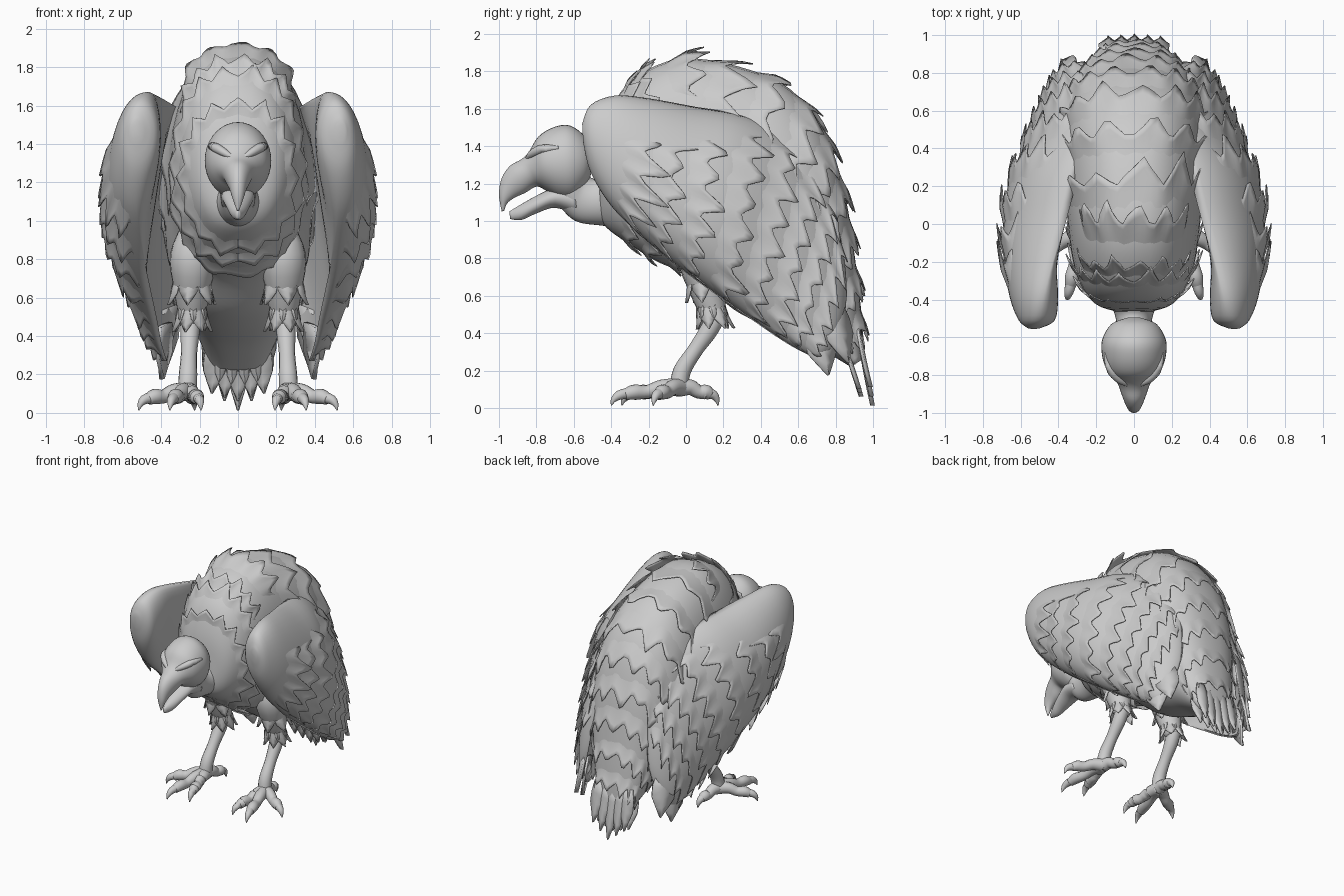
import bpy, bmesh, math, random
from mathutils import Vector as V
from mathutils.bvhtree import BVHTree

if "Cube" in bpy.data.objects:
    bpy.data.objects.remove(bpy.data.objects["Cube"])

random.seed(4)
PI = math.pi


def spline(S, u):
    """Catmull-Rom through tuples S, u in 0..1"""
    n = len(S) - 1
    f = max(0, min(1, u)) * n
    i = min(int(f), n - 1)
    t = f - i
    a, b, c, d = S[max(i - 1, 0)], S[i], S[i + 1], S[min(i + 2, n)]
    return [q + .5 * t * (r - p + t * (2*p - 5*q + 4*r - s + t * (3*(q - r) + s - p)))
            for p, q, r, s in zip(a, b, c, d)]


def make(name, verts, faces, mirror=False, thick=0):
    bm = bmesh.new()
    vs = [bm.verts.new(v) for v in verts]
    for f in faces:
        bm.faces.new([vs[i] for i in f]).smooth = True
    if not thick:
        bmesh.ops.recalc_face_normals(bm, faces=bm.faces)
    bm.normal_update()
    tree = BVHTree.FromBMesh(bm)
    me = bpy.data.meshes.new(name)
    bm.to_mesh(me)
    bm.free()
    ob = bpy.data.objects.new(name, me)
    bpy.context.collection.objects.link(ob)
    if thick:
        m = ob.modifiers.new("thickness", 'SOLIDIFY')
        m.thickness, m.offset = thick, 0
    if mirror:
        m = ob.modifiers.new("mirror", 'MIRROR')
        m.use_mirror_merge = False
    return tree


def skin(name, rings, mirror=False):
    n, k = len(rings[0]), len(rings)
    faces = [(r*n + j, r*n + (j+1) % n, (r+1)*n + (j+1) % n, (r+1)*n + j)
             for r in range(k - 1) for j in range(n)]
    faces += [tuple(range(n)), tuple(range((k-1)*n, k*n))]
    return make(name, [p for r in rings for p in r], faces, mirror)


def loft(name, S, mirror=False, k=40, n=36, e=1):
    """Stations: top xyz, bottom xyz, outer bulge, inner bulge; e < 1 gives fuller sections"""
    def P(u, a):
        s = spline(S, u)
        p = V(s[:3]).lerp(V(s[3:6]), (1 - math.cos(a)) / 2)
        q = math.sin(a)
        p.x += abs(q)**e * (s[6] if q > 0 else -s[7])
        return p
    rings = [[P(i / k, 2*PI*j/n) for j in range(n)] for i in range(k + 1)]
    return P, skin(name, rings, mirror)


def sym(rows):
    """Centred stations: top y z, bottom y z, half width"""
    return [(0, a, b, 0, c, d, w, w) for a, b, c, d, w in rows]


def tube(name, path, k=16, n=14):
    rings = []
    for i in range(k + 1):
        s = spline(path, i / k)
        d = (V(spline(path, i/k + .02)[:3]) - V(spline(path, i/k - .02)[:3])).normalized()
        x = d.cross(V((.3, .9, .2))).normalized()
        y = d.cross(x)
        rings.append([V(s[:3]) + max(s[3], .002) * (x*math.cos(2*PI*j/n) + y*math.sin(2*PI*j/n))
                      for j in range(n)])
    skin(name, rings, True)


def feather(out, base, d, nrm, L, W, lift):
    """Single pointed blade"""
    verts, faces = out
    d = d.normalized()
    side = nrm.cross(d).normalized()
    o = len(verts)
    for s, w in ((0, .8), (.3, 1), (.55, .95), (.78, .5), (1, .03)):
        for t in (-1, 0, 1):
            verts.append(base + d*L*s + side*W*w*t + nrm*(lift*s*s + .012*(1 - abs(t)) - .014*(1 - s)))
    for r in range(4):
        for c in range(2):
            i = o + r*3 + c
            faces.append((i, i+1, i+4, i+3))


def plumage(name, P, tree, rows, mirror=False):
    """Overlapping layers with a toothed hem. Rows: u, first angle, last angle, teeth, length, lift"""
    verts, faces = [], []
    K, C = 6, 6
    for u, a0, a1, n, L, lift in rows:
        o, full = len(verts), a1 - a0 > 6.2
        off = random.uniform(.2, .8)
        amp = [random.uniform(.55, 1.15) for _ in range(n + 2)]
        wav = [random.uniform(-.12, .12) for _ in range(n + 2)]
        for j in range(n*C + 1):
            t = j / (n*C)
            a = a0 + (a1 - a0)*t
            f = t*n + off*(not full)
            i = int(f) % (n if full else n + 2)
            tooth = 1 - abs(2*(f - int(f)) - 1)**.8
            length = L*(.62 + wav[i]*tooth + .45*amp[i]*tooth)
            fade = 1 if full else min(1, 7*min(t, 1 - t))
            for k in range(K + 1):
                s = k / K
                ds = length*s
                p, q = P(u, a), u
                for _ in range(1):
                    g = (P(u + .03, a) - P(u - .03, a)).length / .06
                    q = u + ds / max(g, .3)
                p = P(min(q, .995), a)
                loc, nr, _, _ = tree.find_nearest(p)
                tan = (P(min(q, .97) + .02, a) - P(min(q, .97) - .02, a)).normalized()
                over = max(0, q - .995)*g
                h = -.012 + (.012 + lift*(.6 + .6*tooth))*s*s*fade
                verts.append(p + nr*h + tan*min(over, .12))
        for j in range(n*C):
            for k in range(K):
                i = o + j*(K+1) + k
                faces.append((i, i+1, i+K+2, i+K+1))
    make(name, verts, faces, mirror, .006)


# body from chest to tail
P, tree = loft("body", sym([
    (-.46, 1.27, -.47, 1.02, .09), (-.44, 1.46, -.41, .95, .2), (-.37, 1.66, -.28, .86, .28),
    (-.22, 1.80, -.15, .78, .325), (0, 1.87, 0, .72, .35), (.3, 1.82, .1, .66, .37),
    (.55, 1.71, .25, .53, .39), (.74, 1.48, .40, .45, .38), (.85, 1.14, .52, .40, .33),
    (.91, .75, .65, .35, .26), (.94, .45, .78, .28, .19), (.945, .26, .88, .22, .14)]), e=.8)
rows = [(u, -2.0, 2.0, n, L, .032) for u, n, L in
        ((.36, 8, .3), (.45, 9, .3), (.53, 10, .3), (.60, 11, .3), (.67, 11, .3),
         (.73, 10, .3), (.79, 9, .3), (.85, 8, .3))]
rows += [(.10, -PI, PI, 15, .17, .02), (.18, -PI, PI, 18, .18, .025), (.27, 1.3, 2*PI - 1.3, 9, .18, .025)]
# raised crest on the shoulders
rows += [(.22, -1.1, 1.1, 8, .17, .045), (.30, -.9, .9, 6, .24, .06)]
plumage("body_feathers", P, tree, rows)

# folded wings
P, tree = loft("wing", [
    (.53, -.555, 1.52, .53, -.55, 1.42, .03, .03), (.51, -.51, 1.62, .53, -.51, 1.26, .09, .10),
    (.48, -.38, 1.67, .53, -.40, 1.08, .15, .10), (.43, -.2, 1.655, .51, -.24, .92, .21, .05),
    (.35, .05, 1.61, .48, -.05, .76, .27, 0), (.28, .32, 1.56, .45, .14, .62, .29, -.08),
    (.2, .56, 1.44, .42, .34, .48, .25, -.13), (.2, .74, 1.18, .40, .5, .37, .19, -.11),
    (.23, .83, .9, .38, .62, .3, .14, -.08), (.27, .86, .6, .37, .70, .27, .09, -.04),
    (.34, .82, .38, .37, .74, .28, .03, 0)], True)
rows = [(u, a, b, n, .3, .032) for u, a, b, n in
        ((.17, 1.1, 3, 5), (.27, 1.0, 3, 6), (.36, .8, 3, 7), (.45, .5, 3.05, 8), (.53, .2, 3.05, 9),
         (.60, .1, 3.05, 9), (.67, .1, 3.05, 8), (.74, .1, 3.05, 7))]
plumage("wing_feathers", P, tree, rows, True)

# long feathers at the wing tip
out = ([], [])
feather(out, V((.39, .70, .46)), V((0, .06, -.3)), V((.9, .4, 0)), .29, .09, .0)
feather(out, V((.37, .78, .55)), V((0, .08, -.3)), V((.8, .6, 0)), .32, .09, .0)
make("wing_tip_feathers", *out, True, .02)

# tail fan, upper and under layers
out = ([], [])
for i in range(-2, 3):
    feather(out, V((i*.06, .93, .42)), V((i*.012, .045, -.4)), V((0, 1, 0)), .41 - abs(i)*.05, .06, .015)
    feather(out, V((i*.055, .85, .36)), V((i*.015, .08, -.3)), V((0, 1, .1)), .31 - abs(i)*.02, .06, 0)
make("tail_feathers", *out, False, .014)

# neck, head with hooked upper beak, lower beak
loft("neck", sym([(-.34, 1.36, -.34, .96, .18), (-.46, 1.23, -.45, .975, .11), (-.53, 1.25, -.58, .995, .09),
                  (-.55, 1.32, -.66, 1.06, .1), (-.58, 1.38, -.74, 1.18, .1)]), k=20)
loft("head", sym([
    (-.495, 1.34, -.50, 1.28, .04), (-.53, 1.44, -.53, 1.19, .12), (-.62, 1.51, -.60, 1.12, .168),
    (-.71, 1.50, -.67, 1.12, .17), (-.79, 1.45, -.73, 1.15, .15), (-.84, 1.37, -.78, 1.18, .11),
    (-.88, 1.33, -.81, 1.18, .085), (-.94, 1.295, -.86, 1.15, .065), (-.985, 1.23, -.915, 1.125, .045),
    (-1.0, 1.14, -.955, 1.095, .028), (-.985, 1.05, -.972, 1.055, .006)]))
loft("lower_beak", sym([
    (-.60, 1.19, -.58, 1.03, .09), (-.70, 1.18, -.70, 1.07, .085), (-.79, 1.14, -.80, 1.04, .065),
    (-.88, 1.09, -.88, 1.005, .04), (-.945, 1.05, -.94, 1.01, .01)]), k=16)

# brow ridges
tube("brow", [(.03, -.85, 1.33, .012), (.08, -.82, 1.36, .022), (.125, -.765, 1.385, .024), (.15, -.68, 1.39, .01)])

# legs
tube("thigh", [(.22, .12, 1.0, .06), (.235, .08, .82, .12), (.24, .11, .64, .095), (.24, .15, .5, .068),
               (.24, .16, .46, .05)])
tube("shank", [(.245, .18, .53, .05), (.25, .125, .42, .05), (.255, .05, .31, .042),
               (.26, -.02, .2, .048), (.265, -.04, .1, .05)])
out = ([], [])
for z, r, n in ((.72, .09, 6), (.58, .065, 7)):
    for j in range(n):
        a = 2*PI*j/n + z
        q = V((math.cos(a), math.sin(a), 0))
        feather(out, V((.24, .14 - (z-.5)*.2, z)) + q*r, V((0, .03, -.15)) + q*.015, q, .16, .05, .015)
make("leg_feathers", *out, True, .006)

# toes with claws
for name, x, y in (("outer_toe", .49, -.16), ("middle_toe", .345, -.36), ("inner_toe", .20, -.31), ("back_toe", .23, .15)):
    d = V((x - .265, y + .03, 0))
    at = lambda t, z, r: (.265 + d.x*t, -.03 + d.y*t, z, r)
    tube(name, [at(0, .11, .05), at(.3, .11, .042), at(.55, .085, .036), at(.75, .085, .04), at(.9, .07, .03)])
    tube(name + "_claw", [at(.8, .08, .03), at(.98, .07, .026), at(1.08, .045, .016), at(1.12, .012, .002)], 8)
